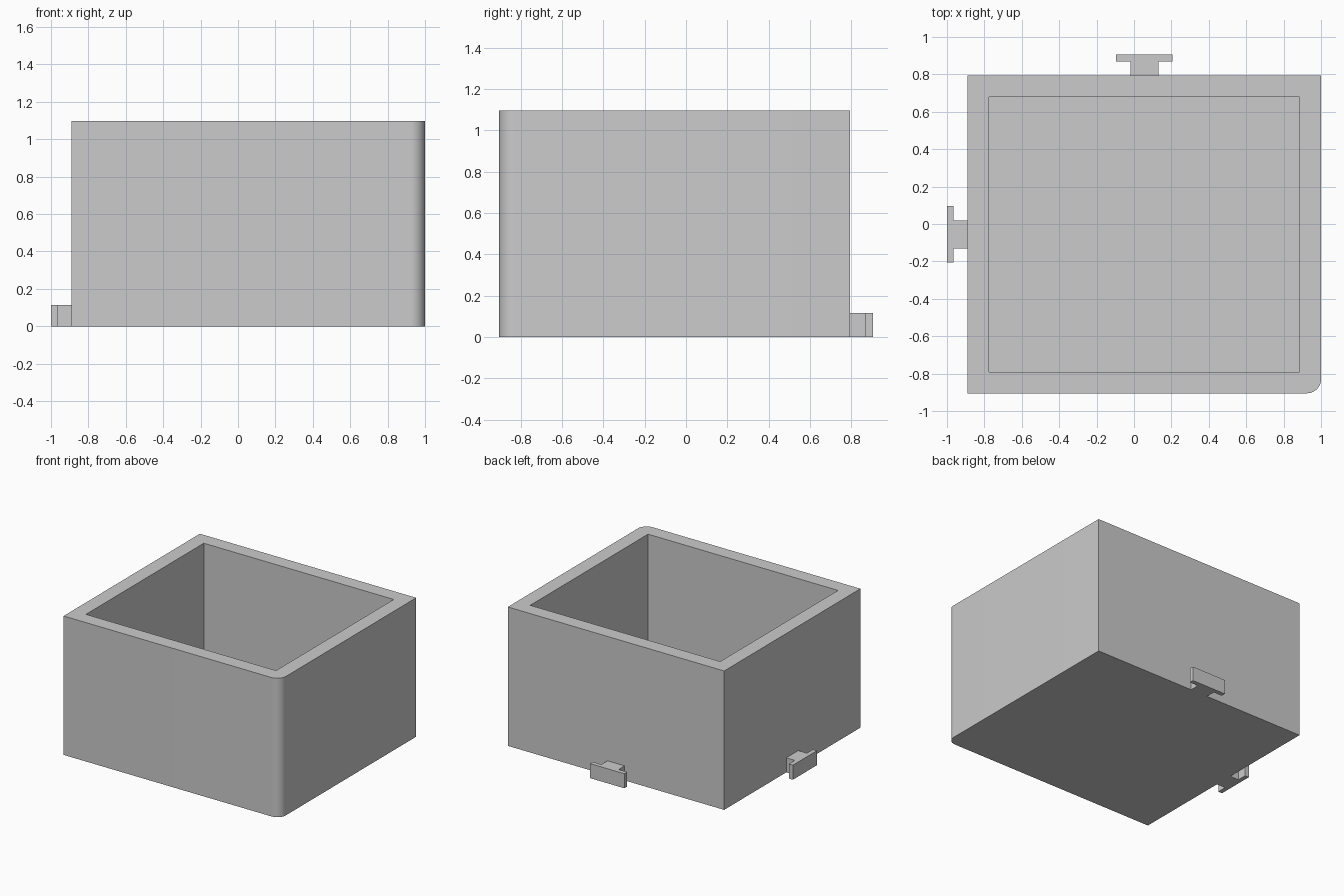
import bpy
import bmesh
import math
from mathutils import Matrix, Vector

if "Cube" in bpy.data.objects:
    bpy.data.objects.remove(bpy.data.objects["Cube"], do_unlink=True)

GREY = (0.6, 0.6, 0.6, 1.0)
WALL = 0.115
HEIGHT = 1.097
X0, X1, Y0, Y1 = -0.89, 1.0, -0.905, 0.795
CORNER = 0.075

grey = bpy.data.materials.new("plain grey")
grey.use_nodes = True
grey.diffuse_color = GREY
grey.node_tree.nodes["Principled BSDF"].inputs["Base Color"].default_value = GREY


def prism(name, outline, bottom, top):
    """Extrude a flat outline straight up between two heights."""
    bm = bmesh.new()
    base = bm.faces.new([bm.verts.new((x, y, bottom)) for x, y in outline])
    made = bmesh.ops.extrude_face_region(bm, geom=[base])["geom"]
    raised = [v for v in made if isinstance(v, bmesh.types.BMVert)]
    bmesh.ops.translate(bm, verts=raised, vec=(0, 0, top - bottom))
    bmesh.ops.recalc_face_normals(bm, faces=bm.faces)
    mesh = bpy.data.meshes.new(name)
    bm.to_mesh(mesh)
    bm.free()
    mesh.materials.append(grey)
    obj = bpy.data.objects.new(name, mesh)
    bpy.context.collection.objects.link(obj)
    return obj


def select_only(obj):
    bpy.ops.object.select_all(action="DESELECT")
    obj.select_set(True)
    bpy.context.view_layer.objects.active = obj


# Box with one rounded front corner
steps = 12
arc = []
for i in range(steps + 1):
    a = math.radians(-90 + 90 * i / steps)
    arc.append((X1 - CORNER + CORNER * math.cos(a), Y0 + CORNER + CORNER * math.sin(a)))
box = prism("box_body", [(X0, Y0)] + arc + [(X1, Y1), (X0, Y1)], 0, HEIGHT)

# Square-cornered cavity, open at the top
ix0, ix1, iy0, iy1 = X0 + WALL, X1 - WALL, Y0 + WALL, Y1 - WALL
cavity = prism("cavity_cutter", [(ix0, iy0), (ix1, iy0), (ix1, iy1), (ix0, iy1)],
               WALL, HEIGHT + WALL)
cavity.hide_render = True
cut = box.modifiers.new("cavity", "BOOLEAN")
cut.operation = "DIFFERENCE"
cut.solver = "EXACT"
cut.object = cavity
select_only(box)
bpy.ops.object.modifier_apply(modifier=cut.name)
bpy.data.objects.remove(cavity, do_unlink=True)
bpy.ops.object.shade_smooth_by_angle(angle=math.radians(30))


# T-shaped connector tabs along the bottom edge
def connector(name, location, turn):
    stem, bar, neck, reach = 0.075, 0.15, 0.075, 0.11
    half = [(stem, 0), (stem, neck), (bar, neck), (bar, reach)]
    outline = half + [(-x, y) for x, y in reversed(half)]
    tab = prism(name, outline, 0, WALL)
    tab.data.transform(Matrix.Translation(Vector(location)) @ Matrix.Rotation(turn, 4, "Z"))
    return tab


connector("back_connector", (0.055, Y1, 0), 0)
connector("right_connector", (X0, -0.055, 0), math.pi / 2)
